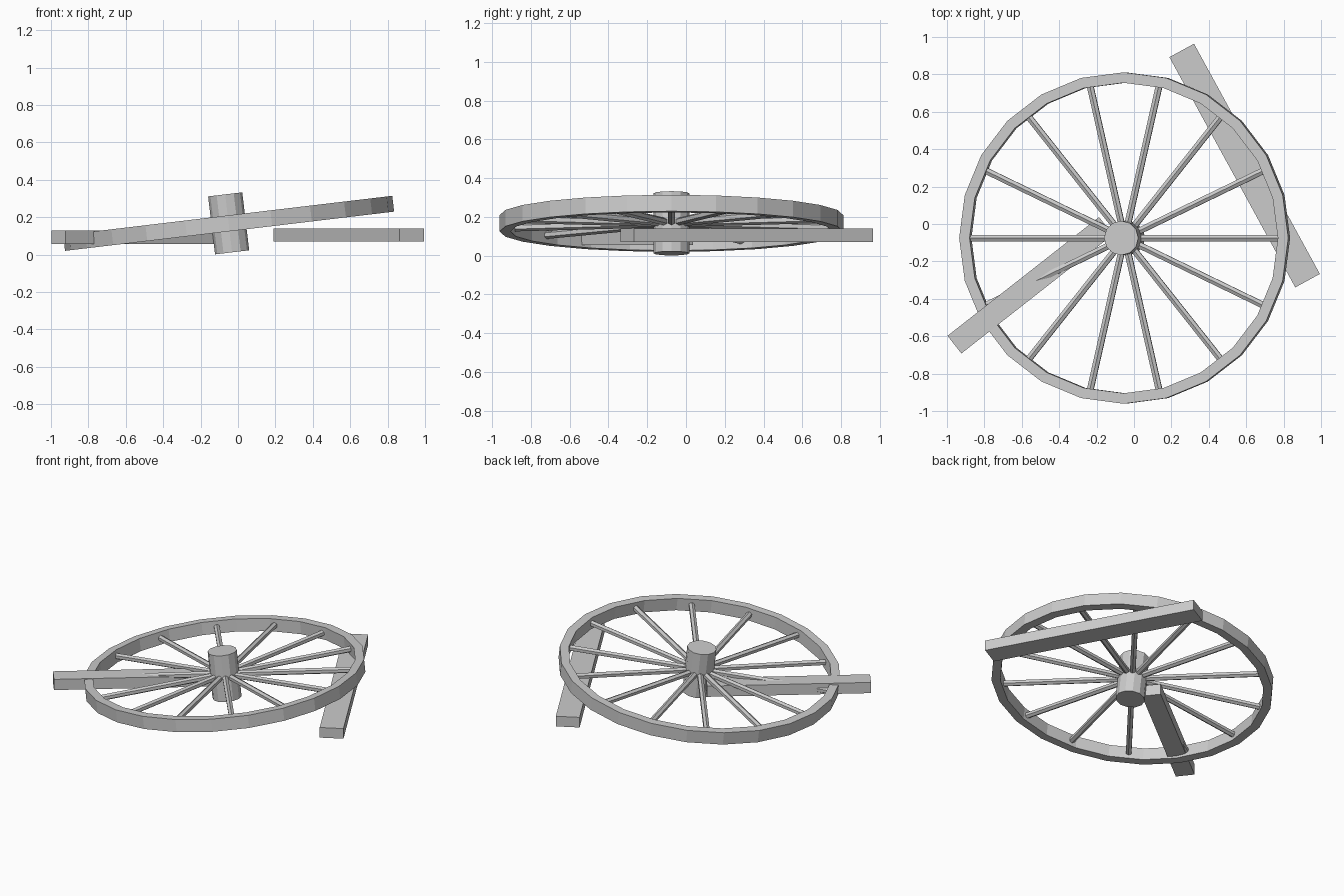
import bpy, bmesh
from math import cos, sin, pi, radians, atan2, hypot
from mathutils import Matrix

if "Cube" in bpy.data.objects:
    bpy.data.objects.remove(bpy.data.objects["Cube"])

# Shared placement of the tilted wheel
WHEEL = Matrix.Translation((-0.05, -0.075, 0.167)) @ Matrix.Rotation(radians(-6.8), 4, 'Y')


def make_object(name, bm, matrix):
    bmesh.ops.recalc_face_normals(bm, faces=bm.faces)
    mesh = bpy.data.meshes.new(name)
    bm.to_mesh(mesh)
    bm.free()
    obj = bpy.data.objects.new(name, mesh)
    bpy.context.collection.objects.link(obj)
    obj.matrix_world = matrix
    return obj


def rim(outer, inner, height, sides):
    bm = bmesh.new()
    profile = [(outer, -height / 2), (outer, height / 2), (inner, height / 2), (inner, -height / 2)]
    rings = []
    for i in range(sides):
        a = 2 * pi * i / sides
        rings.append([bm.verts.new((r * cos(a), r * sin(a), z)) for r, z in profile])
    for i in range(sides):
        p, q = rings[i], rings[(i + 1) % sides]
        for j in range(4):
            k = (j + 1) % 4
            bm.faces.new((p[j], q[j], q[k], p[k]))
    make_object("wheel_rim", bm, WHEEL)


def cylinder(name, radius, depth, sides, matrix):
    bm = bmesh.new()
    bmesh.ops.create_cone(bm, cap_ends=True, segments=sides,
                          radius1=radius, radius2=radius, depth=depth)
    return make_object(name, bm, matrix)


def beam(name, start, end, width, z0, z1):
    dx, dy = end[0] - start[0], end[1] - start[1]
    bm = bmesh.new()
    bmesh.ops.create_cube(bm, size=1)
    bmesh.ops.scale(bm, vec=(hypot(dx, dy), width, z1 - z0), verts=bm.verts)
    centre = ((start[0] + end[0]) / 2, (start[1] + end[1]) / 2, (z0 + z1) / 2)
    make_object(name, bm, Matrix.Translation(centre) @ Matrix.Rotation(atan2(dy, dx), 4, 'Z'))


# Rim and hub
rim(0.886, 0.83, 0.085, 24)
cylinder("wheel_hub", 0.092, 0.312, 12, WHEEL)

# Spokes, from inside the hub to the rim
SPOKES = 14
r0, r1 = 0.06, 0.835
for i in range(SPOKES):
    m = (WHEEL @ Matrix.Rotation(2 * pi * i / SPOKES, 4, 'Z')
         @ Matrix.Translation(((r0 + r1) / 2, 0, 0)) @ Matrix.Rotation(pi / 2, 4, 'Y')
         @ Matrix.Rotation(pi / 2, 4, 'Z'))
    cylinder(f"spoke_{i + 1}", 0.02, r1 - r0, 6, m)

# Loose beams lying under the wheel
beam("long_beam", (0.255, 0.928), (0.928, -0.303), 0.15, 0.07, 0.14)
beam("short_beam", (-0.96, -0.645), (-0.15, -0.01), 0.12, 0.056, 0.13)
